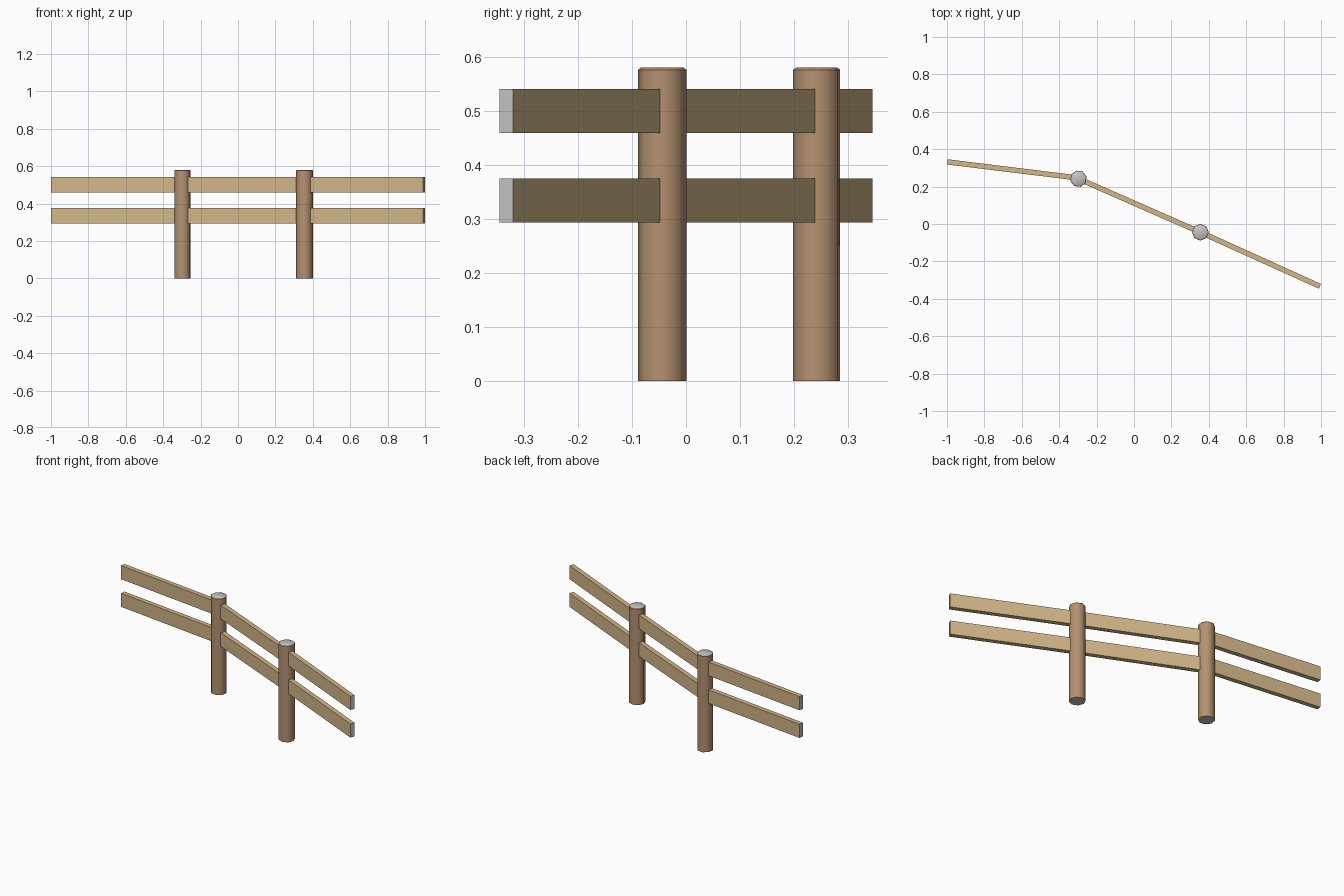
import bpy
import bmesh
import math
from mathutils import Vector, Matrix

cube = bpy.data.objects.get("Cube")
if cube:
    bpy.data.objects.remove(cube, do_unlink=True)


def make_material(name, rgb):
    mat = bpy.data.materials.new(name)
    mat.use_nodes = True
    colour = (*rgb, 1.0)
    mat.diffuse_color = colour
    mat.node_tree.nodes["Principled BSDF"].inputs["Base Color"].default_value = colour
    return mat


post_wood = make_material("post brown wood", (0.46, 0.285, 0.165))
rail_wood = make_material("rail tan wood", (0.65, 0.475, 0.25))
cut_end = make_material("grey cut end", (0.55, 0.55, 0.55))

POST_RADIUS = 0.045
POST_HEIGHT = 0.58
RAIL_THICKNESS = 0.028
RAIL_HEIGHT = 0.082
RAIL_LEVELS = {"lower": 0.334, "upper": 0.5}


def finish(name, bm, mats):
    mesh = bpy.data.meshes.new(name)
    bm.normal_update()
    bm.to_mesh(mesh)
    bm.free()
    for mat in mats:
        mesh.materials.append(mat)
    obj = bpy.data.objects.new(name, mesh)
    bpy.context.collection.objects.link(obj)
    return obj


def make_post(name, x, y, yaw):
    """Eight-sided post with a narrow chamfer around the top."""
    sides = 8
    bm = bmesh.new()
    rings = []
    for radius, z in ((POST_RADIUS, 0), (POST_RADIUS, POST_HEIGHT - 0.004),
                      (POST_RADIUS - 0.005, POST_HEIGHT)):
        ring = []
        for i in range(sides):
            a = yaw + math.tau * (i + 0.5) / sides
            ring.append(bm.verts.new((radius * math.cos(a), radius * math.sin(a), z)))
        rings.append(ring)
    for low, high in zip(rings, rings[1:]):
        for i in range(sides):
            j = (i + 1) % sides
            bm.faces.new((low[i], low[j], high[j], high[i]))
    # Grey sawn top and bottom
    bm.faces.new(rings[-1]).material_index = 1
    bm.faces.new(rings[0][::-1]).material_index = 1
    obj = finish(name, bm, (post_wood, cut_end))
    obj.location = (x, y, 0)
    bpy.ops.object.select_all(action="DESELECT")
    obj.select_set(True)
    bpy.context.view_layer.objects.active = obj
    bpy.ops.object.shade_smooth_by_angle(angle=math.radians(48))


def make_rail(name, start, end, z):
    """Flat board between two ground points, with grey sawn ends."""
    a, b = Vector(start), Vector(end)
    span = b - a
    bm = bmesh.new()
    size = Matrix.Diagonal((span.length, RAIL_THICKNESS, RAIL_HEIGHT, 1))
    bmesh.ops.create_cube(bm, size=1, matrix=size)
    bm.normal_update()
    for face in bm.faces:
        face.material_index = 1 if abs(face.normal.x) > 0.9 else 0
    obj = finish(name, bm, (rail_wood, cut_end))
    middle = (a + b) / 2
    obj.location = (middle.x, middle.y, z)
    obj.rotation_euler.z = math.atan2(span.y, span.x)


# Posts
right_post = (-0.297, 0.242)
left_post = (0.355, -0.044)
make_post("right_post", *right_post, math.radians(-7))
make_post("left_post", *left_post, math.radians(-24))

# Rails: a short bay and a long straight run at each level
for level, z in RAIL_LEVELS.items():
    make_rail(level + "_right_rail", (-0.998, 0.332), (-0.297, 0.246), z)
    make_rail(level + "_middle_rail", right_post, left_post, z)
    make_rail(level + "_left_rail", left_post, (0.994, -0.333), z)
